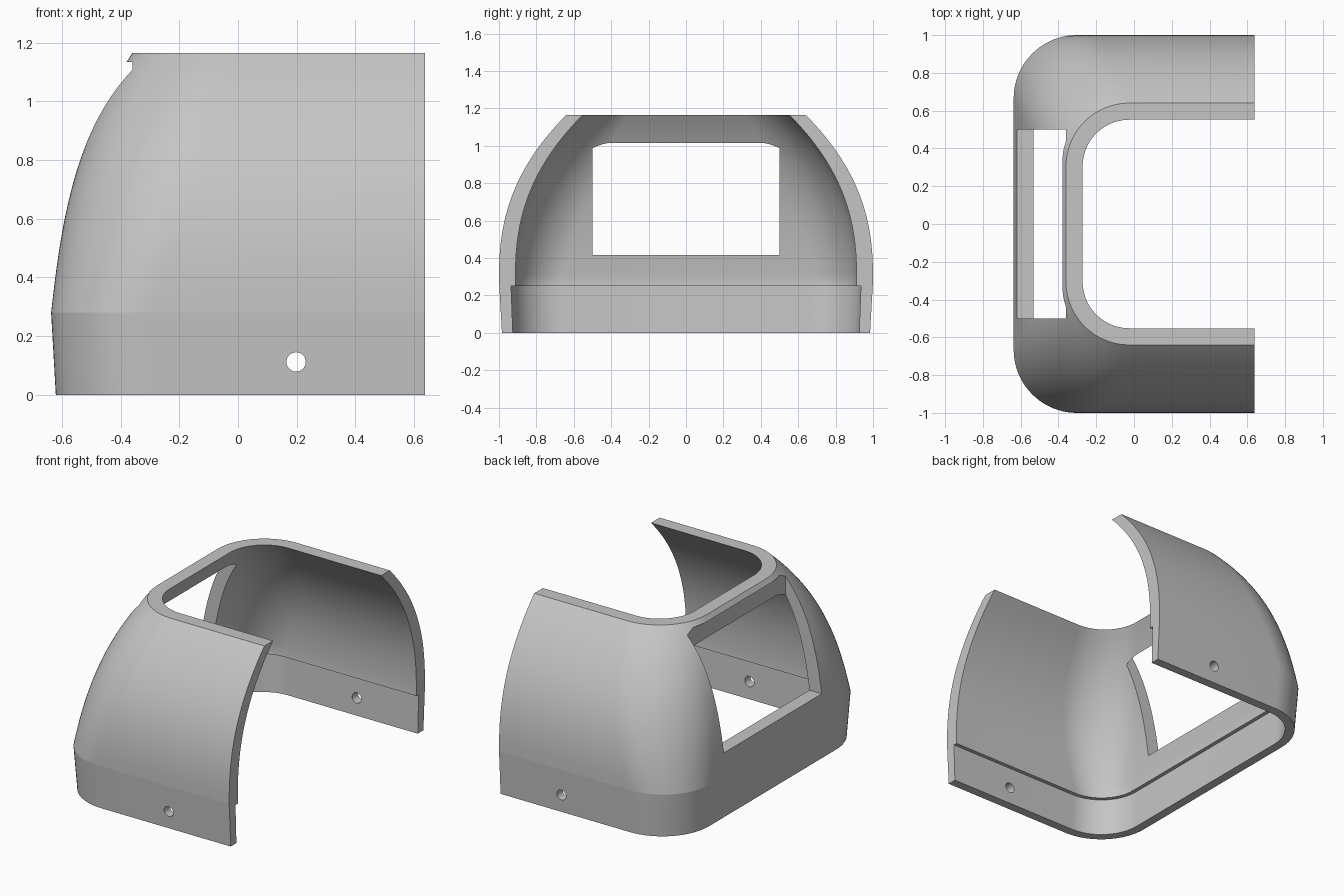
import bpy, bmesh
from math import cos, sin, pi

if "Cube" in bpy.data.objects:
    bpy.data.objects.remove(bpy.data.objects["Cube"])

HALF_X, HALF_Y, TOP = 0.637, 1.0, 1.165
BELT, STEP, WALL = 0.28, 0.25, 0.088
CORNER_STEPS, ROWS = 20, 24

grey = bpy.data.materials.new("plain grey")
grey.use_nodes = True
colour = (0.56, 0.56, 0.56, 1)
grey.diffuse_color = colour
grey.node_tree.nodes["Principled BSDF"].inputs["Base Color"].default_value = colour


def lean(z):
    """Inward shift of the outer wall in x and y, and its corner radius, at a height."""
    if z < BELT:
        s = 0.016 * (1 - z / BELT)
        return s, s, 0.335
    t = (z - BELT) / (TOP - BELT)
    return 0.1 * t + 0.177 * t ** 2.8, 0.36 * t ** 2.45, 0.335 + 0.08 * sin(pi * t)


def ring(z, inset):
    """U-shaped outline, open towards +x, with rounded corners."""
    dx, dy, radius = lean(z)
    x, y, r = -HALF_X + dx + inset, HALF_Y - dy - inset, radius - inset
    half = [(HALF_X, y)]
    for i in range(CORNER_STEPS + 1):
        a = pi / 2 * (1 + i / CORNER_STEPS)
        half.append((x + r + r * cos(a), y - r + r * sin(a)))
    return [(px, py, z) for px, py in half] + [(px, -py, z) for px, py in reversed(half)]


# Wall section: up the outside, over the rim, down the inside with its ledge
heights = [BELT + (TOP - BELT) * i / ROWS for i in range(ROWS + 1)]
section = [(0, 0)] + [(z, 0) for z in heights]
section += [(z, WALL) for z in reversed(heights)]
section += [(STEP, WALL), (STEP, 0.063), (0, 0.058)]

bm = bmesh.new()
rings = [[bm.verts.new(p) for p in ring(z, inset)] for z, inset in section]
for a, b in zip(rings, rings[1:] + rings[:1]):
    for i in range(len(a) - 1):
        bm.faces.new((a[i], a[i + 1], b[i + 1], b[i]))
bm.faces.new([r[0] for r in rings])
bm.faces.new([r[-1] for r in reversed(rings)])
bmesh.ops.recalc_face_normals(bm, faces=bm.faces)
mesh = bpy.data.meshes.new("curved_shell")
bm.to_mesh(mesh)
bm.free()
mesh.materials.append(grey)
shell = bpy.data.objects.new("curved_shell", mesh)
bpy.context.collection.objects.link(shell)


def cut(cutter, name):
    """Subtract a helper solid from the shell and discard it."""
    cutter.name = name
    cutter.hide_render = True
    cutter.data.materials.append(grey)
    bpy.ops.object.select_all(action='DESELECT')
    shell.select_set(True)
    bpy.context.view_layer.objects.active = shell
    mod = shell.modifiers.new(name, 'BOOLEAN')
    mod.operation, mod.solver, mod.object = 'DIFFERENCE', 'EXACT', cutter
    bpy.ops.object.modifier_apply(modifier=name)
    bpy.data.objects.remove(cutter)


# Window opening in the closed end
low, high, inner_x = 0.416, 1.135, -0.36
bpy.ops.mesh.primitive_cube_add(size=1, location=(inner_x - 0.25, 0, (low + high) / 2))
window = bpy.context.object
window.scale = (0.5, 1.0, high - low)
cut(window, "window_cutter")

# Fixing holes through both side walls
bpy.ops.mesh.primitive_cylinder_add(vertices=32, radius=0.033, depth=3,
                                    location=(0.198, 0, 0.112), rotation=(pi / 2, 0, 0))
cut(bpy.context.object, "hole_cutter")

# Smooth walls, with a crisp crease along the outer belt line
bpy.ops.object.shade_smooth_by_angle(angle=pi / 6)
bm = bmesh.new()
bm.from_mesh(shell.data)
for e in bm.edges:
    on_belt = all(abs(v.co.z - BELT) < 0.001 for v in e.verts)
    if on_belt and any(f.normal.z < -0.03 and f.calc_center_median().z < BELT for f in e.link_faces):
        e.smooth = False
bm.to_mesh(shell.data)
bm.free()
